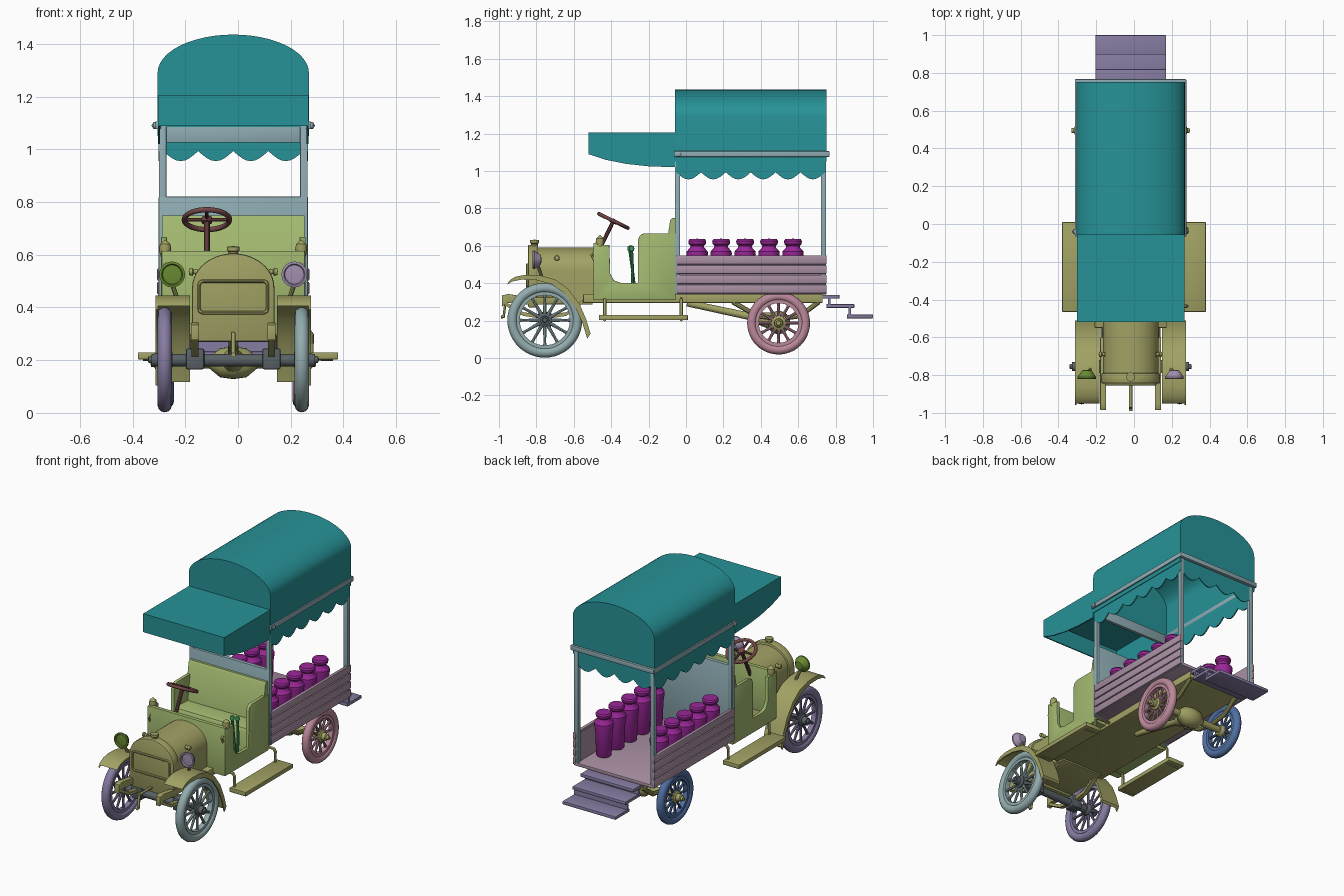
import bpy, bmesh, math
from mathutils import Matrix, Vector

if "Cube" in bpy.data.objects:
    bpy.data.objects.remove(bpy.data.objects["Cube"])

CX = -0.018  # body centre line
OLIVE, GREEN, TEAL, BLUE = (.36, .36, .13), (.36, .48, .16), (.02, .29, .31), (.27, .41, .45)
PINK, STEEL, JAR, BROWN, STEP = (.40, .28, .37), (.10, .12, .13), (.32, .02, .31), (.17, .06, .06), (.24, .20, .36)
mats = {}


def finish(name, bm, col, bevel=0):
    bmesh.ops.remove_doubles(bm, verts=bm.verts, dist=1e-5)
    bmesh.ops.recalc_face_normals(bm, faces=bm.faces)
    me = bpy.data.meshes.new(name)
    bm.to_mesh(me)
    bm.free()
    return link(name, me, col, bevel)


def link(name, data, col, bevel=0):
    ob = bpy.data.objects.new(name, data)
    bpy.context.collection.objects.link(ob)
    if col not in mats:
        mats[col] = bpy.data.materials.new("paint_%d" % len(mats))
        mats[col].diffuse_color = (*col, 1)
    data.materials.append(mats[col])
    if bevel:
        m = ob.modifiers.new("bevel", 'BEVEL')
        m.width, m.segments = bevel, 2
    return ob


def prism(name, pts, axis, a, b, col, bevel=0):
    """Closed 2D outline extruded from a to b along an axis."""
    put = {'x': lambda p, t: (t, *p), 'y': lambda p, t: (p[0], t, p[1]), 'z': lambda p, t: (*p, t)}[axis]
    bm = bmesh.new()
    f = bm.faces.new([bm.verts.new(put(p, a)) for p in pts])
    ext = bmesh.ops.extrude_face_region(bm, geom=[f])['geom']
    move = Vector(put((0, 0), b - a))
    bmesh.ops.translate(bm, verts=[v for v in ext if isinstance(v, bmesh.types.BMVert)], vec=move)
    return finish(name, bm, col, bevel)


def box(name, x0, x1, y0, y1, z0, z1, col, bevel=0.003):
    return prism(name, [(x0, y0), (x1, y0), (x1, y1), (x0, y1)], 'z', z0, z1, col, bevel)


def spin(bm, prof, M, n=24, closed=False):
    """Revolve (radius, height) points about local z."""
    rings = [[bm.verts.new(M @ Vector((r * math.cos(k * math.tau / n), r * math.sin(k * math.tau / n), h)))
              for k in range(n)] for r, h in prof]
    if closed:
        rings.append(rings[0])
    for A, B in zip(rings, rings[1:]):
        for k in range(n):
            bm.faces.new((A[k], A[k - 1], B[k - 1], B[k]))


def lathe(name, prof, loc, rot, col, n=24):
    bm = bmesh.new()
    spin(bm, prof, Matrix.Translation(loc) @ rot, n)
    return finish(name, bm, col)


def tube(name, pts, r, col, closed=False):
    cu = bpy.data.curves.new(name, 'CURVE')
    cu.dimensions, cu.bevel_depth, cu.bevel_resolution, cu.use_fill_caps = '3D', r, 3, True
    sp = cu.splines.new('POLY')
    sp.points.add(len(pts) - 1)
    for p, co in zip(sp.points, pts):
        p.co = (*co, 1)
    sp.use_cyclic_u = closed
    return link(name, cu, col)


def arch(hw, z0, zs, zt, n=24):
    arc = [(CX - hw * math.cos(math.pi * i / n), zs + (zt - zs) * math.sin(math.pi * i / n)) for i in range(n + 1)]
    return [(CX - hw, z0)] + arc + [(CX + hw, z0)]


def ring_profile(R, w):
    return [(R + w * math.cos(a * math.tau / 12), w * math.sin(a * math.tau / 12)) for a in range(12)]


UP = Matrix.Identity(4)
FWD = Matrix.Rotation(math.pi / 2, 4, 'X')   # local z points to the front


def side(s):
    return Matrix.Rotation(s * math.pi / 2, 4, 'Y')


# Canopy: arched shell, end walls, scalloped valances
prism("canopy_roof", arch(.287, 1.05, 1.29, 1.435) + arch(.277, 1.05, 1.285, 1.425)[::-1], 'y', -.058, .752, TEAL)
for nm, y in (("canopy_front_wall", -.058), ("canopy_rear_wall", .744)):
    prism(nm, arch(.286, 1.085, 1.29, 1.434), 'y', y, y + .008, TEAL)


def scallops(start, n, w=.133):
    low = [(start + w * (i + j / 8), .993 - .038 * math.sin(math.pi * j / 8)) for i in range(n) for j in range(8)]
    return low + [(start + w * n, .993), (start + w * n, 1.09), (start, 1.09)]


for s in (-1, 1):
    prism("side_valance", scallops(-.053, 6), 'x', CX + s * .283, CX + s * .275, TEAL)
prism("rear_valance", scallops(CX - .266, 4), 'y', .738, .745, TEAL)

# Front awning, open underneath
prof = [(-.52, 1.205), (-.06, 1.205), (-.06, 1.02), (-.2, 1.025), (-.32, 1.038), (-.43, 1.06), (-.52, 1.09)]
for s in (-1, 1):
    prism("awning_side", prof, 'x', CX + s * .285, CX + s * .277, TEAL)
box("awning_top", CX - .285, CX + .285, -.52, -.05, 1.197, 1.205, TEAL, 0)
box("awning_front", CX - .285, CX + .285, -.52, -.512, 1.088, 1.205, TEAL, 0)

# Canopy frame
box("front_crossbeam", CX - .27, CX + .27, -.055, -.035, 1.025, 1.09, BLUE)
box("rear_crossbeam", CX - .292, CX + .292, .745, .767, 1.076, 1.106, BLUE)
for s in (-1, 1):
    x = CX + s * .285
    box("side_rail", x - .01, x + .01, -.065, .765, 1.076, 1.106, BLUE)
    lathe("rail_bolt", [(0, 0), (.014, 0), (.014, .012), (0, .02)], (CX + s * .29, -.04, 1.09), side(s), BLUE, 12)
    for y in (-.045, .735):
        x = CX + s * .268
        box("canopy_post", x - .014, x + .014, y - .014, y + .014, .34, 1.09, BLUE)
box("partition_panel", CX - .283, CX + .283, -.06, -.035, .34, .82, BLUE)

# Cargo bed with plank sides
box("bed_floor", CX - .275, CX + .275, -.05, .75, .34, .36, PINK)
for s in (-1, 1):
    for i in range(4):
        z, x = .345 + i * .052, CX + s * .278
        box("side_plank", x - .011, x + .011, -.052, .752, z, z + .048, PINK, .006)
    x = CX + s * .266
    box("plank_backing", x - .006, x + .006, -.045, .745, .35, .54, PINK, 0)

# Milk jars
jar = [(0, 0), (.04, 0), (.045, .008), (.05, .15), (.057, .195), (.056, .21), (.038, .23), (.036, .24),
       (.046, .25), (.048, .265), (.042, .275), (0, .278)]
for s in (-1, 1):
    for i in range(5):
        lathe("jar", jar, (CX + s * .195, .06 + i * .128, .36), UP, JAR)

# Chassis tray and rear steps
box("chassis", CX - .19, CX + .19, -.55, .73, .295, .34, OLIVE)
box("engine_tray", CX - .15, CX + .15, -.84, -.5, .285, .31, OLIVE)
for y0, y1, z in ((.70, .82, .318), (.75, .90, .268), (.86, 1.0, .212)):
    box("rear_step", CX - .187, CX + .187, y0, y1, z, z + .02, STEP)
for y, z in ((.76, .278), (.87, .222)):
    box("step_riser", CX - .187, CX + .187, y, y + .012, z, z + .05, STEP, 0)

# Hood and radiator
prism("hood", arch(.147, .30, .47, .59), 'y', -.82, -.485, OLIVE)
prism("radiator_shell", arch(.156, .27, .475, .605), 'y', -.845, -.79, OLIVE, .008)
rr = [(CX + sx * (.115 + .015 * math.cos(a)), -.848, .44 + sz * (.045 + .015 * math.sin(a)))
      for sx, sz, q in ((1, 1, 0), (-1, 1, 1), (-1, -1, 0), (1, -1, 1))
      for a in ([0, .8, 1.57] if not q else [1.57, .8, 0])]
tube("grille_frame", rr, .007, OLIVE, True)
lathe("radiator_cap", [(0, 0), (.018, 0), (.018, .015), (.024, .02), (.024, .035), (0, .038)],
      (CX, -.81, .595), UP, OLIVE, 16)
for s in (-1, 1):
    lathe("hood_latch", [(0, 0), (.012, 0), (.008, .015), (.015, .02), (.012, .032), (0, .034)],
          (CX + s * .135, -.69, .535), side(s), OLIVE, 12)

# Driver's tub, dash and bench
tub = [(-.49, .31), (-.49, .605), (-.41, .605), (-.405, .45), (-.385, .415), (-.35, .402), (-.257, .402),
       (-.257, .63), (-.247, .655), (-.225, .667), (-.055, .667), (-.055, .31)]
for s in (-1, 1):
    prism("tub_side", tub, 'x', CX + s * .274, CX + s * .252, GREEN, .003)
box("tub_floor", CX - .26, CX + .26, -.49, -.06, .31, .335, GREEN, 0)
box("dashboard", CX - .272, CX + .272, -.495, -.47, .31, .615, GREEN)
prism("bench_seat", [(-.25, .33), (-.25, .49), (-.24, .508), (-.22, .515), (-.06, .505), (-.06, .33)],
      'x', CX - .255, CX + .255, GREEN)
prism("bench_back", [(-.12, .5), (-.085, .735), (-.075, .748), (-.058, .748), (-.058, .5)],
      'x', CX - .27, CX + .27, GREEN)

# Steering wheel and levers
c = Vector((-.118, -.388, .733))
tilt = Matrix.Rotation(math.radians(-26), 4, 'X')
bm = bmesh.new()
M = Matrix.Translation(c) @ tilt
spin(bm, ring_profile(.086, .010), M, 32, True)
spin(bm, [(0, -.012), (.02, -.012), (.02, .008), (0, .012)], M, 16)
for k in range(4):
    R = M @ Matrix.Rotation(k * math.pi / 2, 4, 'Z') @ side(1)
    spin(bm, [(0, .01), (.007, .01), (.007, .085), (0, .085)], R, 8)
finish("steering_wheel", bm, BROWN)
tube("steering_column", [c, c + tilt.to_3x3() @ Vector((0, 0, -.3))], .011, BROWN)
for i, x in enumerate((.17, .20)):
    tube("hand_lever", [(x, -.27 - i * .02, .34), (x, -.285, .46), (x, -.30 + i * .01, .57)], .008, (.05, .35, .12))
    lathe("lever_knob", [(0, -.018), (.011, -.012), (.014, 0), (.011, .012), (0, .018)],
          (x, -.30 + i * .01, .585), UP, (.05, .35, .12), 12)

# Lamps
for s, col in ((-1, (.14, .25, .03)), (1, (.36, .28, .42))):
    x = CX + s * .232
    lathe("headlight", [(0, -.025), (.025, -.022), (.04, 0), (.049, .012), (.049, .022), (.04, .024), (.036, .016),
                        (0, .02)], (x, -.797, .525), FWD, col)
    tube("headlight_stem", [(x, -.79, .49), (x - s * .02, -.77, .43)], .009, OLIVE)
    x = CX + s * .258
    tube("cowl_lamp_bracket", [(x, -.48, .5), (x, -.505, .55), (x, -.47, .59)], .007, OLIVE)
    lathe("cowl_lamp", [(0, 0), (.018, .004), (.023, .03), (.02, .05), (.01, .06), (0, .068)],
          (x, -.46, .59), UP, OLIVE, 16)

# Front fenders
top = [(-.94, .418), (-.91, .435), (-.86, .445), (-.78, .442), (-.70, .42), (-.63, .37), (-.57, .29), (-.535, .21),
       (-.51, .13)]
for s in (-1, 1):
    f = prism("front_fender", top + [(y - .010, z - .012) for y, z in top[::-1]], 'x',
              CX + s * .292, CX + s * .165, OLIVE)
    x = CX + s * .286
    prism("fender_lip", top + [(y - .018, z - .026) for y, z in top[::-1]], 'x', x, x + s * .008, OLIVE)

# Running boards on bent brackets
for s in (-1, 1):
    box("running_board", min(s * .265, s * .38), max(s * .265, s * .38), -.465, .01, .203, .23, OLIVE)
    for y in (-.435, -.025):
        tube("board_bracket", [(s * .17, y, .315), (s * .27, y, .31), (s * .28, y, .295), (s * .28, y, .205),
                               (s * .36, y, .205)], .009, OLIVE)

# Front frame horns, leaf springs and crank
horn = [(-.985, .335), (-.95, .342), (-.84, .325), (-.6, .325), (-.6, .29), (-.84, .285), (-.95, .295), (-.985, .275)]
leaf = [(-.975, .285), (-.87, .225), (-.755, .208), (-.64, .225), (-.54, .3)]
for s in (-1, 1):
    x = CX + s * .145
    prism("frame_horn", horn, 'x', x - .016, x + .016, OLIVE, .003)
    prism("leaf_spring", leaf + [(y, z + .02) for y, z in leaf[::-1]], 'x', x - .014, x + .014, OLIVE)
    box("spring_block", x - .035, x + .01 + .025, -.79, -.72, .165, .245, STEEL, .008)
tube("starter_crank", [(CX, -.82, .30), (CX, -.965, .30), (CX, -.975, .22), (CX, -.99, .22)], .009, OLIVE)

# Axles and drive shaft
lathe("front_axle", [(0, -.31), (.024, -.31), (.024, .31), (0, .31)], (CX, -.755, .2), side(1), STEEL, 16)
lathe("rear_axle", [(0, -.27), (.02, -.27), (.022, -.09), (.055, -.05), (.062, 0), (.055, .05), (.022, .09),
                    (.02, .27), (0, .27)], (CX, .495, .19), side(1), OLIVE)
lathe("drive_shaft", [(0, .02), (.045, .04), (.035, .1), (.02, .13), (.018, .5), (0, .5)],
      (CX, .495, .19), Matrix.Rotation(math.radians(78), 4, 'X'), OLIVE, 16)
for s in (-1, 1):
    tube("rear_spring", [(CX + s * .175, y, z) for y, z in ((.25, .3), (.38, .225), (.495, .21), (.61, .225),
                                                            (.71, .3))], .014, OLIVE)


# Spoked wheels
def wheel(name, s, x, y, z, R, w, col, hubcol):
    bm = bmesh.new()
    M = Matrix.Translation((x, y, z)) @ side(s)
    spin(bm, ring_profile(R - w, w), M, 48, True)
    ri = R - 2 * w
    spin(bm, [(ri - .012, -.016), (ri + .008, -.016), (ri + .008, .016), (ri - .012, .016)], M, 48, True)
    for k in range(12):
        K = M @ Matrix.Rotation(k * math.tau / 12, 4, 'Z') @ side(1)
        spin(bm, [(.010, .025), (.007, ri - .03), (.010, ri - .005)], K, 8)
    finish(name + "_wheel", bm, col)
    lathe(name + "_hub", [(0, -.03), (.03, -.03), (.038, -.015), (.038, .015), (.024, .022), (.022, .045),
                          (.014, .05), (.012, .062), (0, .064)], (x, y, z), side(s), hubcol)


wheel("front_left", -1, CX - .26, -.755, .202, .2, .027, (.24, .20, .36), STEEL)
wheel("front_right", 1, CX + .26, -.755, .202, .2, .027, (.29, .41, .42), STEEL)
wheel("rear_left", -1, CX - .25, .495, .187, .168, .025, (.08, .16, .36), OLIVE)
wheel("rear_right", 1, CX + .25, .495, .187, .168, .025, (.50, .25, .32), OLIVE)

# Bake curves and bevels, smooth the rounded surfaces
bpy.ops.object.select_all(action='SELECT')
bpy.context.view_layer.objects.active = bpy.context.collection.objects[0]
bpy.ops.object.convert(target='MESH')
bpy.ops.object.shade_smooth_by_angle(angle=math.radians(35))

for m in bpy.data.materials:
    if m.users and not m.is_grease_pencil:
        m.use_nodes = True
        m.node_tree.nodes["Principled BSDF"].inputs["Base Color"].default_value = m.diffuse_color
